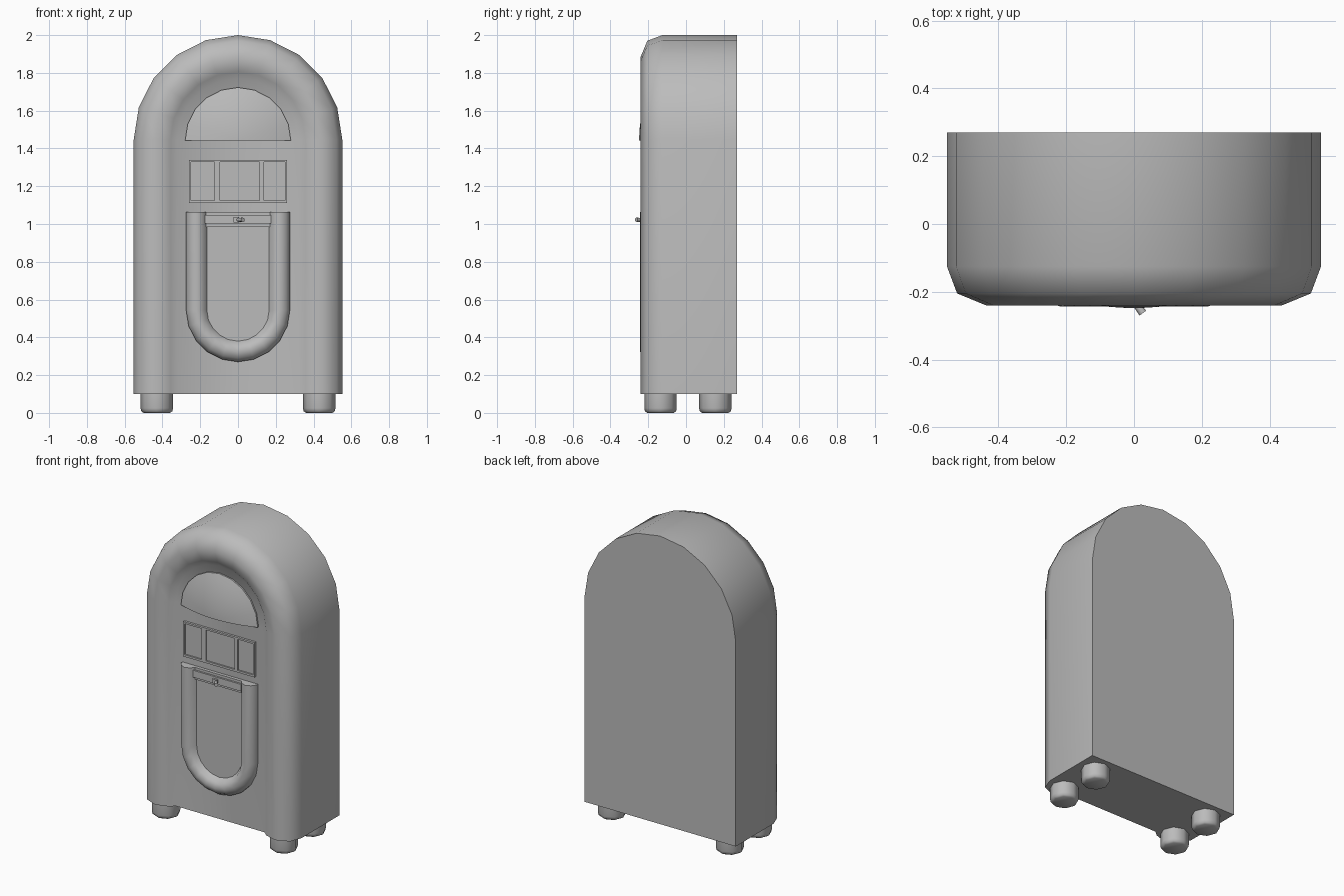
import bpy, bmesh, math
from mathutils import Vector

cube = bpy.data.objects.get("Cube")
if cube:
    bpy.data.objects.remove(cube, do_unlink=True)

# One plain grey for everything
grey = bpy.data.materials.new("plain grey")
grey.use_nodes = True
grey.diffuse_color = (0.5, 0.5, 0.5, 1)
grey.node_tree.nodes["Principled BSDF"].inputs["Base Color"].default_value = (0.5, 0.5, 0.5, 1)


def finish(name, bm, smooth=None):
    bmesh.ops.recalc_face_normals(bm, faces=bm.faces[:])
    mesh = bpy.data.meshes.new(name)
    bm.to_mesh(mesh)
    bm.free()
    mesh.materials.append(grey)
    obj = bpy.data.objects.new(name, mesh)
    bpy.context.scene.collection.objects.link(obj)
    if smooth:
        bpy.ops.object.select_all(action='DESELECT')
        obj.select_set(True)
        bpy.context.view_layer.objects.active = obj
        bpy.ops.object.shade_smooth_by_angle(angle=math.radians(smooth))
    return obj


def arch(half, base, spring, y, up=1, n=10):
    """Arch outline from one foot over the curve to the other foot."""
    pts = [Vector((half * math.cos(math.pi * i / n), y,
                   spring + up * half * math.sin(math.pi * i / n))) for i in range(n + 1)]
    if abs(base - spring) > 1e-4:
        pts = [Vector((half, y, base))] + pts + [Vector((-half, y, base))]
    return pts


def arch_loft(name, half, base, spring, profile, up=1, smooth=60):
    """Solid arch; profile lists (inset from the edge, y) from back to front."""
    bm = bmesh.new()
    rings = [[bm.verts.new(p) for p in arch(half - inset, base, spring, y, up)]
             for inset, y in profile]
    for a, b in zip(rings, rings[1:]):
        for i in range(len(a) - 1):
            bm.faces.new((a[i], a[i + 1], b[i + 1], b[i]))
    bm.faces.new(rings[0])
    bm.faces.new(rings[-1])
    bm.faces.new([r[0] for r in rings] + [r[-1] for r in reversed(rings)])
    return finish(name, bm, smooth)


def box(name, x0, x1, y0, y1, z0, z1):
    bm = bmesh.new()
    bmesh.ops.create_cube(bm, size=1)
    for v in bm.verts:
        v.co = ((x0 + x1) / 2 + v.co.x * (x1 - x0),
                (y0 + y1) / 2 + v.co.y * (y1 - y0),
                (z0 + z1) / 2 + v.co.z * (z1 - z0))
    return finish(name, bm)


# Cabinet: rounded tube border around a recessed front panel
PANEL = -0.185
arch_loft("cabinet", 0.552, 0.1, 1.448,
          [(0, 0.27), (0, -0.125), (0.03, -0.205), (0.115, -0.24),
           (0.195, -0.215), (0.23, PANEL)])

# Domed half-round window
dome = [(0, -0.17), (0, -0.195)]
for rho in (0.85, 0.65, 0.45, 0.25, 0.08):
    dome.append((0.28 * (1 - rho), -0.195 - 0.053 * (1 - rho * rho)))
arch_loft("dome_window", 0.28, 1.443, 1.443, dome, smooth=40)

# Title panel: backing plate, outer frame and dividers
box("title_panel", -0.26, 0.26, -0.19, -0.17, 1.11, 1.34)
for name, z0, z1 in (("title_sill", 1.11, 1.124), ("title_header", 1.328, 1.34)):
    box(name, -0.26, 0.26, -0.2, -0.17, z0, z1)
for i, (x0, x1) in enumerate(((-0.26, -0.25), (-0.125, -0.095), (0.115, 0.138), (0.25, 0.26))):
    box(f"title_divider_{i + 1}", x0, x1, -0.2, -0.17, 1.124, 1.328)

# Lower U-shaped tube with its inset panel
arch_loft("lower_tube", 0.275, 1.064, 0.545,
          [(0, -0.17), (0, -0.2), (0.02, -0.228), (0.055, -0.243),
           (0.09, -0.228), (0.11, -0.195)], up=-1, smooth=50)

# Selector bar, slot plate and lever
box("selector_bar", -0.17, 0.17, -0.206, -0.17, 0.985, 1.064)
box("slot_plate", -0.175, 0.175, -0.218, -0.18, 1.002, 1.048)
box("lever_base", -0.025, 0.006, -0.232, -0.21, 1.008, 1.036)
bm = bmesh.new()
bmesh.ops.create_cone(bm, cap_ends=True, segments=8, radius1=0.009, radius2=0.012, depth=0.05)
lever = finish("lever", bm, 50)
lever.rotation_euler = Vector((0.03, -0.04, 0)).to_track_quat('Z', 'Y').to_euler()
lever.location = (0.011, -0.243, 1.022)

# Four stubby feet with softened bottoms
for x, side in ((0.43, "left"), (-0.43, "right")):
    for y, end in ((-0.135, "front"), (0.155, "back")):
        bm = bmesh.new()
        rings = []
        for r, z in ((0.07, 0), (0.082, 0.008), (0.086, 0.025), (0.086, 0.102)):
            rings.append([bm.verts.new((x + r * math.cos(math.tau * k / 8),
                                        y + r * math.sin(math.tau * k / 8), z)) for k in range(8)])
        for a, b in zip(rings, rings[1:]):
            for k in range(8):
                bm.faces.new((a[k], a[(k + 1) % 8], b[(k + 1) % 8], b[k]))
        bm.faces.new(rings[0])
        bm.faces.new(rings[-1])
        finish(f"{end}_{side}_foot", bm, 50)
